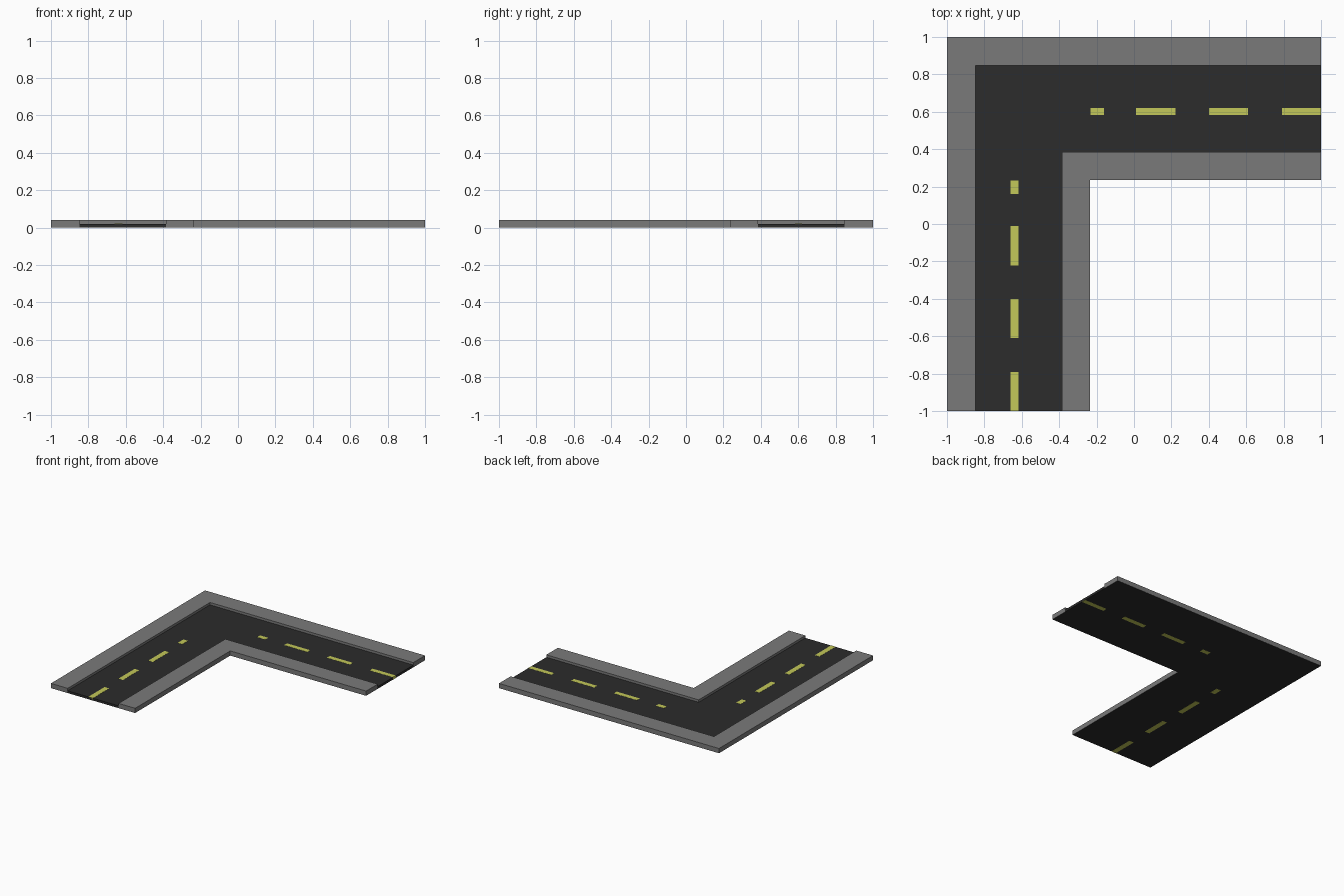
import bpy, bmesh

if "Cube" in bpy.data.objects:
    bpy.data.objects.remove(bpy.data.objects["Cube"])


def material(name, rgb):
    m = bpy.data.materials.new(name)
    m.diffuse_color = (*rgb, 1.0)
    m.use_nodes = True
    m.node_tree.nodes["Principled BSDF"].inputs["Base Color"].default_value = m.diffuse_color
    return m


GREY = material("pavement grey", (0.195, 0.195, 0.195))
BLACK = material("asphalt black", (0.025, 0.025, 0.025))
YELLOW = material("line yellow", (0.55, 0.58, 0.10))


def prism(name, outline, z0, z1, mat):
    """Extrude a counter-clockwise outline from z0 up to z1."""
    bm = bmesh.new()
    face = bm.faces.new([bm.verts.new((x, y, z0)) for x, y in outline])
    top = bmesh.ops.extrude_face_region(bm, geom=[face])["geom"]
    verts = [g for g in top if isinstance(g, bmesh.types.BMVert)]
    bmesh.ops.translate(bm, verts=verts, vec=(0, 0, z1 - z0))
    bmesh.ops.recalc_face_normals(bm, faces=bm.faces)
    mesh = bpy.data.meshes.new(name)
    bm.to_mesh(mesh)
    bm.free()
    mesh.materials.append(mat)
    obj = bpy.data.objects.new(name, mesh)
    bpy.context.collection.objects.link(obj)
    return obj


def bend(outer, inner, end=1.0):
    """L-shaped band round the corner, between two distances from the centre."""
    return [(-outer, -end), (-inner, -end), (-inner, inner),
            (end, inner), (end, outer), (-outer, outer)]


# Pavements on the outside and inside of the bend
prism("outer_pavement", bend(1.0, 0.848), 0.001, 0.04, GREY)
prism("inner_pavement", bend(0.385, 0.235), 0.001, 0.04, GREY)

# Sunken road, and the dark base under everything
prism("road", bend(0.848, 0.385), 0.001, 0.02, BLACK)
prism("base", bend(0.998, 0.237, 0.998), 0.0005, 0.002, BLACK)

# Centre line dashes, showing above and below the road
for i, (a, b) in enumerate([(0.79, 1.0), (0.40, 0.61), (0.012, 0.222), (-0.233, -0.16)]):
    prism(f"dash_side_{i}", [(a, 0.582), (b, 0.582), (b, 0.62), (a, 0.62)],
          0.0, 0.021, YELLOW)
    prism(f"dash_front_{i}", [(-0.66, -b), (-0.618, -b), (-0.618, -a), (-0.66, -a)],
          0.0, 0.021, YELLOW)
